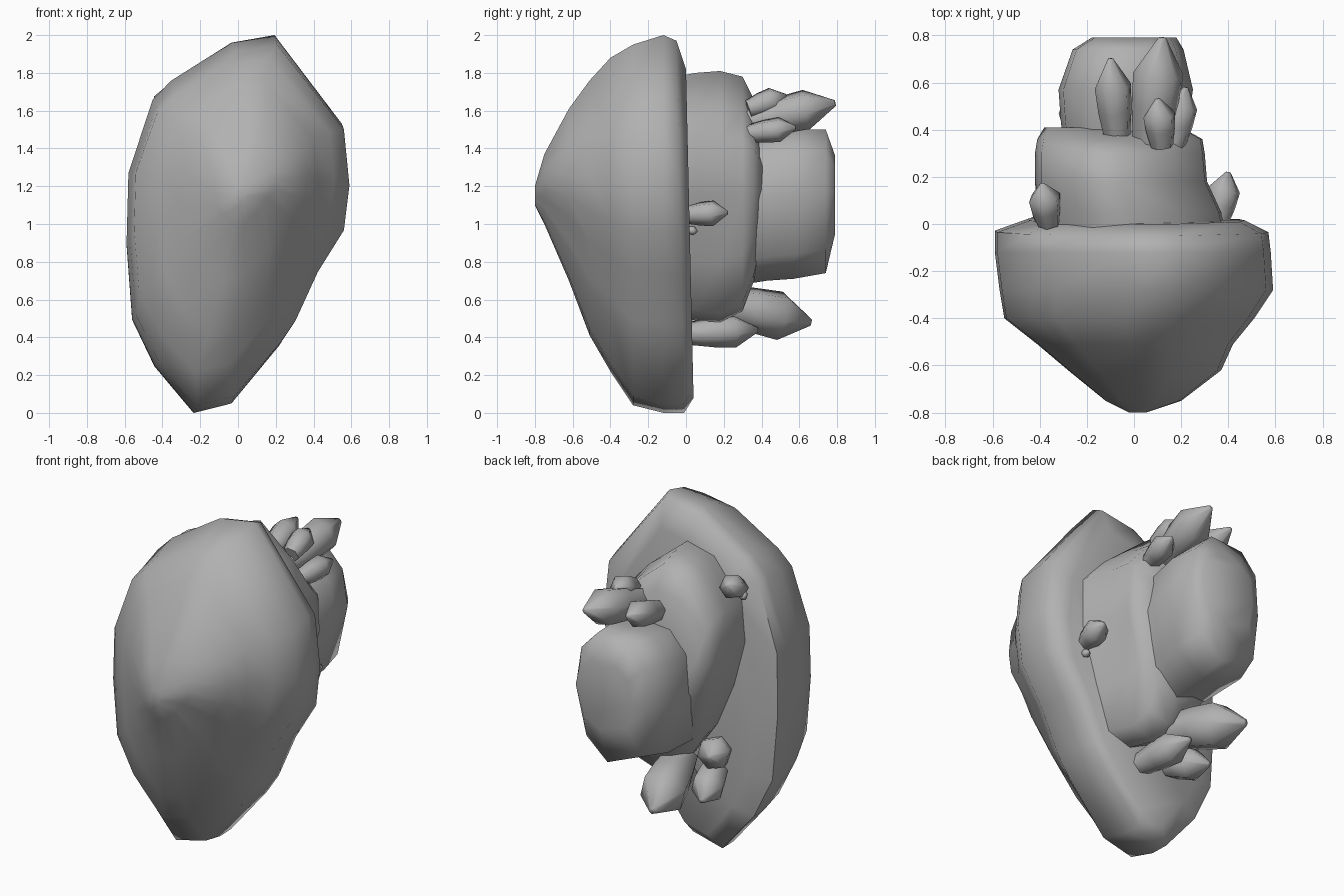
import bpy
import bmesh
import math
from mathutils import Vector

cube = bpy.data.objects.get("Cube")
if cube:
    bpy.data.objects.remove(cube)

# One stone colour for everything
stone = bpy.data.materials.new("grey_stone")
stone.use_nodes = True
stone.diffuse_color = (0.44, 0.44, 0.44, 1)
stone.node_tree.nodes["Principled BSDF"].inputs["Base Color"].default_value = (0.44, 0.44, 0.44, 1)


def finish(name, bm, angle):
    bmesh.ops.recalc_face_normals(bm, faces=bm.faces)
    mesh = bpy.data.meshes.new(name)
    bm.to_mesh(mesh)
    bm.free()
    mesh.materials.append(stone)
    obj = bpy.data.objects.new(name, mesh)
    bpy.context.collection.objects.link(obj)
    bpy.ops.object.select_all(action="DESELECT")
    obj.select_set(True)
    bpy.context.view_layer.objects.active = obj
    bpy.ops.object.shade_smooth_by_angle(angle=math.radians(angle))
    return obj


def skin(bm, rings):
    """Bridge consecutive rings of vertices and close both ends."""
    for a, b in zip(rings, rings[1:]):
        n = len(a)
        for i in range(n):
            j = (i + 1) % n
            bm.faces.new((a[i], a[j], b[j], b[i]))
    for end in (rings[0], rings[-1]):
        bm.faces.new(end)


def rock(name, outline, slices, lean=0.0):
    """Loft an x-z outline along y, fitted to the box of each slice."""
    xs, zs = zip(*outline)
    x_min, x_size = min(xs), max(xs) - min(xs)
    z_min, z_size = min(zs), max(zs) - min(zs)
    bm = bmesh.new()
    rings = []
    for y, left, right, low, high in slices:
        ring = []
        for x, z in outline:
            u, v = (x - x_min) / x_size, (z - z_min) / z_size
            shift = lean * (1 - v) if y > -0.1 else 0
            ring.append(bm.verts.new((left + u * (right - left), y + shift,
                                      low + v * (high - low))))
        rings.append(ring)
    skin(bm, rings)
    return finish(name, bm, 65)


def crystal(name, base, tip, radius, sides=6):
    """Six-sided shard that swells toward a blunt pointed tip."""
    base, tip = Vector(base), Vector(tip)
    axis = tip - base
    turn = axis.to_track_quat("Z", "Y")
    bm = bmesh.new()
    rings = []
    for along, width in ((0, 0.7), (0.35, 0.92), (0.66, 1), (1, 0.15)):
        ring = []
        for i in range(sides):
            a = math.tau * (i + 0.25) / sides
            spoke = Vector((math.cos(a), math.sin(a), 0)) * radius * width
            ring.append(bm.verts.new(base + axis * along + turn @ spoke))
        rings.append(ring)
    skin(bm, rings)
    return finish(name, bm, 75)


# Large front boulder
rock("front_boulder",
     [(-.23, 0), (-.03, .05), (.22, .35), (.3, .47), (.42, .74), (.56, .97),
      (.59, 1.22), (.56, 1.53), (.2, 2), (-.03, 1.96), (-.35, 1.76),
      (-.45, 1.66), (-.58, 1.27), (-.59, .9), (-.56, .5), (-.44, .25)],
     [(0, -.45, .47, .08, 1.82), (-.05, -.59, .57, 0, 1.97),
      (-.12, -.59, .58, 0, 2), (-.28, -.57, .59, .04, 1.95),
      (-.4, -.55, .51, .22, 1.88), (-.51, -.41, .42, .41, 1.76),
      (-.62, -.28, .37, .7, 1.61), (-.75, -.12, .2, 1, 1.37),
      (-.8, -.02, .05, 1.1, 1.2)], lean=.04)

# Middle boulder, peaked on top and tapering down
rock("middle_boulder",
     [(.04, .48), (.19, .53), (.27, .8), (.36, 1.15), (.35, 1.45), (.2, 1.62),
      (-.03, 1.81), (-.2, 1.76), (-.39, 1.54), (-.42, 1.3), (-.35, 1.02),
      (-.24, .75), (-.1, .55)],
     [(-.05, -.39, .39, .5, 1.78), (.05, -.41, .37, .49, 1.8),
      (.18, -.42, .31, .48, 1.81), (.3, -.42, .3, .54, 1.78),
      (.36, -.41, .29, .7, 1.66), (.41, -.38, .2, .95, 1.42)])

# Small back boulder
rock("back_boulder",
     [(-.28, .8), (0, .7), (.17, .83), (.25, 1.15), (.21, 1.38), (.08, 1.5),
      (-.18, 1.48), (-.3, 1.36), (-.32, 1.1)],
     [(.3, -.29, .22, .68, 1.45), (.43, -.31, .23, .7, 1.48),
      (.57, -.32, .25, .71, 1.5), (.74, -.26, .21, .74, 1.5),
      (.79, -.18, .18, .95, 1.36)])

# Upper crystal cluster
crystal("upper_crystal_large", (.07, .34, 1.54), (.12, .79, 1.64), .11)
crystal("upper_crystal_left", (-.07, .36, 1.53), (-.1, .7, 1.63), .08)
crystal("upper_crystal_front", (.12, .33, 1.61), (.1, .53, 1.68), .07)
crystal("upper_crystal_right", (.17, .33, 1.48), (.22, .58, 1.51), .068)

# Lower crystal cluster
crystal("lower_crystal_large", (-.1, .18, .58), (-.24, .66, .48), .135)
crystal("lower_crystal_middle", (-.03, .02, .42), (-.08, .38, .44), .09)
crystal("lower_crystal_small", (-.2, -.02, .5), (-.3, .28, .41), .095)
crystal("lower_crystal_upper", (-.22, -.02, .6), (-.28, .18, .63), .095)

# Side crystals
crystal("side_crystal_right", (.35, 0, 1.05), (.4, .22, 1.06), .07)
crystal("side_crystal_left", (-.36, 0, 1.6), (-.39, .17, 1.69), .07)
crystal("side_shard_right", (.37, .01, .97), (.37, .06, .96), .025)
crystal("side_shard_left", (-.4, .01, 1.58), (-.41, .06, 1.58), .025)
